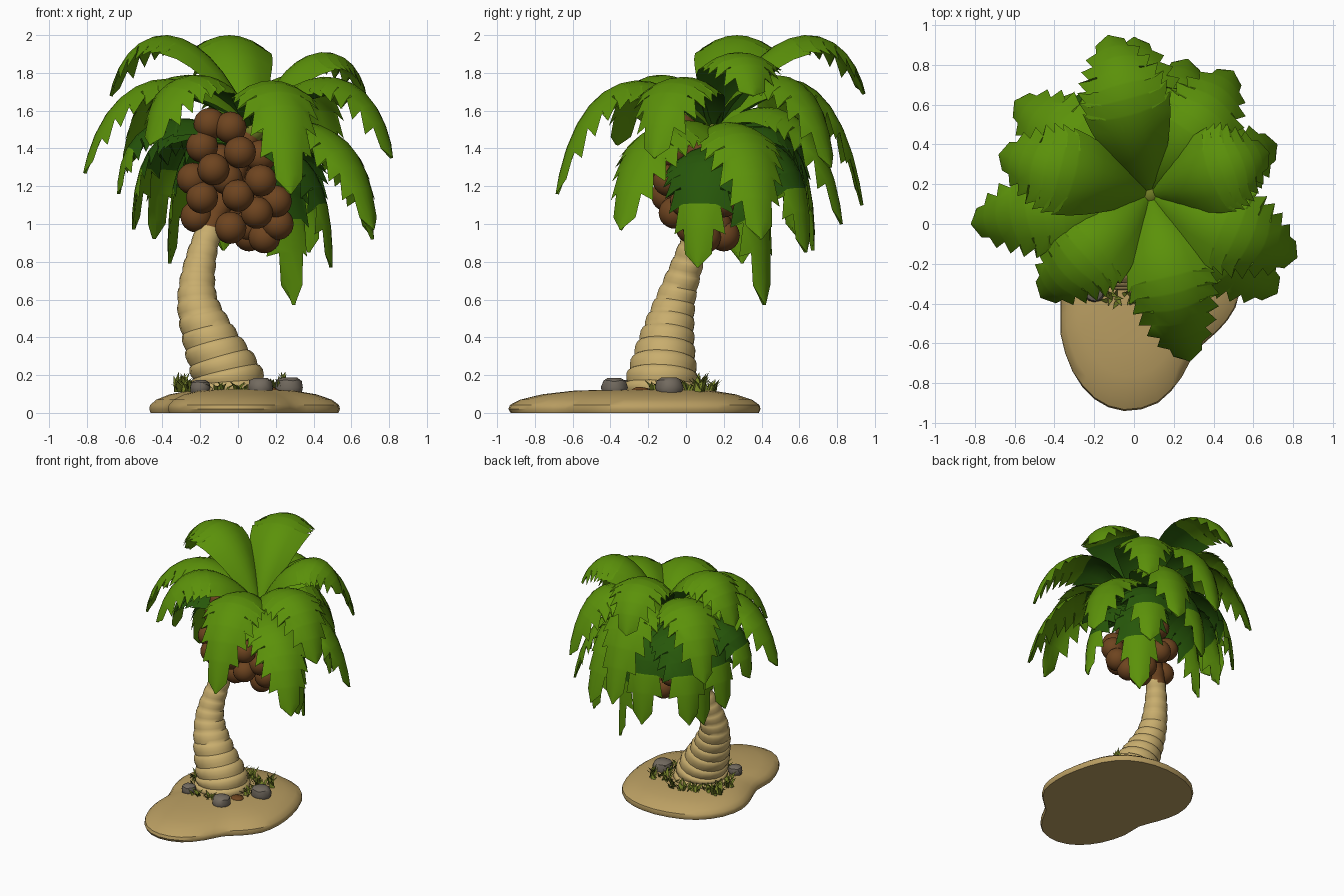
import bpy, bmesh, math, random
from mathutils import Vector

if "Cube" in bpy.data.objects:
    bpy.data.objects.remove(bpy.data.objects["Cube"])
random.seed(4)

def material(name, rgb):
    m = bpy.data.materials.new(name)
    m.diffuse_color = (*rgb, 1)
    m.use_nodes = True
    m.node_tree.nodes["Principled BSDF"].inputs["Base Color"].default_value = m.diffuse_color
    return m

LEAF = material("leaf_green", (0.105, 0.285, 0.003))
DARK = material("deep_leaf_green", (0.02, 0.095, 0.003))
SAND = material("sand", (0.50, 0.35, 0.125))
BARK = material("pale_bark", (0.58, 0.42, 0.155))
NUT = material("coconut_brown", (0.155, 0.058, 0.014))
ROCK = material("stone_grey", (0.17, 0.145, 0.115))
GRASS = material("grass_olive", (0.17, 0.21, 0.02))

def finish(name, bm, mats, angle=40):
    bmesh.ops.recalc_face_normals(bm, faces=bm.faces)
    me = bpy.data.meshes.new(name)
    bm.to_mesh(me)
    bm.free()
    for m in mats:
        me.materials.append(m)
    ob = bpy.data.objects.new(name, me)
    bpy.context.collection.objects.link(ob)
    if angle:
        bpy.ops.object.select_all(action='DESELECT')
        ob.select_set(True)
        bpy.context.view_layer.objects.active = ob
        bpy.ops.object.shade_smooth_by_angle(angle=math.radians(angle))
    return ob

def loft(name, rings, mats, rule=None, angle=40):
    """Skin closed rings; rule(ring, side, centre) picks the material."""
    bm = bmesh.new()
    rows = [[bm.verts.new(p) for p in r] for r in rings]
    n = len(rows[0])
    for i in range(len(rows) - 1):
        for j in range(n):
            k = (j + 1) % n
            f = bm.faces.new((rows[i][j], rows[i][k], rows[i + 1][k], rows[i + 1][j]))
            if rule:
                f.material_index = rule(i, j, f.calc_center_median())
    bm.faces.new(rows[0][::-1])
    bm.faces.new(rows[-1])
    return finish(name, bm, mats, angle)

def catmull(a, b, c, d, f):
    return .5 * (2 * b + (c - a) * f + (2 * a - 5 * b + 4 * c - d) * f * f + (3 * b - a - 3 * c + d) * f ** 3)

# Sand island: lobed outline stacked into a low mound
lobes = [(-.05, -.94), (.12, -.9), (.24, -.77), (.31, -.64), (.42, -.54), (.51, -.42), (.54, -.25),
         (.52, -.05), (.45, .17), (.32, .32), (.12, .39), (-.1, .38), (-.3, .3), (-.43, .14),
         (-.47, -.05), (-.43, -.22), (-.37, -.38), (-.37, -.55), (-.31, -.74), (-.2, -.88)]
lobes = [Vector(p) for p in lobes]
outline = [catmull(lobes[i - 1], lobes[i], lobes[(i + 1) % 20], lobes[(i + 2) % 20], f)
           for i in range(20) for f in (0, .5)]
levels = [(0, .985), (.02, 1), (.042, .99), (.07, .92), (.098, .77), (.117, .56), (.125, .25)]
loft("sand_island", [[(x * s, -.17 + (y + .17) * s, z) for x, y in outline] for z, s in levels], [SAND])

# Trunk: curved and tapering, bulging at each growth ring
path = [(-.05, -.13, .08, .215), (-.06, -.125, .2, .185), (-.15, -.1, .4, .143), (-.215, -.055, .6, .105),
        (-.2, .01, .8, .082), (-.14, .07, 1.0, .066), (-.04, .12, 1.22, .06), (.08, .15, 1.5, .05)]
path = [Vector(p) for p in path]

def on_path(t):
    t *= len(path) - 1
    i = min(int(t), len(path) - 2)
    return catmull(*[path[max(0, min(len(path) - 1, i + k))] for k in (-1, 0, 1, 2)], t - i)

trunk_rings, SEG = [], 19
for s in range(SEG):
    for f, bulge in ((0, .96), (.3, 1.01), (.65, 1.04), (.92, 1.01)):
        t = (s + f) / SEG
        p = on_path(t)
        tan = (on_path(min(1, t + .02)) - on_path(max(0, t - .02))).to_3d().normalized()
        tan = (tan + Vector((0, 0, .6))).normalized()
        u = tan.cross(Vector((0, 1, 0))).normalized()
        v = tan.cross(u)
        trunk_rings.append([p.to_3d() + (u * math.cos(a) + v * math.sin(a)) * p.w * bulge
                            for a in (math.tau * k / 18 for k in range(18))])
loft("trunk", trunk_rings, [BARK, NUT], lambda i, j, c: int(c.z + .6 * (c.y - .07) > .95), 50)

# Fronds: domed leaves with barbed edges along a drooping midrib
def frond(name, tip, peak, low=False, width=.22):
    base = Vector((.08, .15, 1.42 if low else 1.5))
    tip = Vector(tip)
    flat = Vector((tip.x - base.x, tip.y - base.y, 0))
    side = Vector((-flat.y, flat.x, 0)).normalized()

    def height(t, zc):
        return base.z * (1 - t) ** 3 + 3 * zc * t * (1 - t) + tip.z * t ** 3
    lo, hi = .8, 3
    for _ in range(25):                      # control height that gives the wanted peak
        mid = (lo + hi) / 2
        if max(height(k / 30, mid) for k in range(31)) > peak:
            hi = mid
        else:
            lo = mid

    def spine(t):
        h = 3 * (.4 if low else .33) * t * (1 - t) ** 2 + 3 * (1 if low else .85) * t * t * (1 - t) + t ** 3
        p = base + flat * h
        p.z = height(t, lo)
        return p
    stations = [(t, 1, 0) for t in (0, .06, .13, .2, .28, .36)]
    for k in range(6):
        t = .43 + k * .088
        stations += [(t, 1.03, .04), (t + .012, .89 - .05 * k, 0)]
    stations += [(.95, .8, .02), (1, 0, 0)]
    rings = []
    for t, w, push in stations:
        p = spine(t)
        tan = (spine(min(1, t + .02)) - spine(max(0, t - .02))).normalized()
        nor = tan.cross(side).normalized()
        half = width * max(.04, math.sin(math.pi * min(1, t * .93 + .02))) ** .75 + .004
        if t == 1:
            half = .01

        def at(u, drop=0):
            x = u * (w if abs(u) == 1 else 1)    # only the rim is notched
            return p + side * half * x - nor * (.42 * half * x * x + drop) + tan * (push if abs(u) == 1 else 0)
        rings.append([at(u) for u in (-1, -.55, -.25, 0, .25, .55, 1)] +
                     [at(u, .018 * (1 - u * u)) for u in (.55, 0, -.55)])

    def rule(i, j, c):
        t = stations[i][0]
        return int((j >= 6 and t < (.75 if low else .42)) or (low and t < .72))
    loft(name, rings, [LEAF, DARK], rule, 60)

upper = [((-.68, .35, 1.68), 2.0), ((-.13, .95, 1.69), 2.0), ((.68, .36, 1.68), 1.91),
         ((.5, .77, 1.3), 1.79), ((.82, -.17, 1.35), 1.78), ((.28, -.69, 1.16), 1.76),
         ((-.47, -.37, 1.42), 1.79), ((-.82, .0, 1.27), 1.77), ((-.6, .62, 1.3), 1.79),
         ((.27, .83, 1.0), 1.62), ((.0, .94, 1.1), 1.77), ((.72, -.35, .97), 1.55), ((.72, .4, .92), 1.54)]
lower = [((.5, .06, .77), 1.42), ((.3, .42, .57), 1.43), ((-.64, .1, 1.16), 1.56), ((-.56, .3, .97), 1.53),
         ((-.37, .3, .79), 1.5), ((-.08, .68, .86), 1.52), ((-.45, .6, .92), 1.55), ((.38, .64, .85), 1.46)]
for i, (tip, peak) in enumerate(upper):
    frond(f"upper_frond_{i + 1}", tip, peak)
for i, (tip, peak) in enumerate(lower):
    frond(f"lower_frond_{i + 1}", tip, peak, True, .215)

def ball(name, loc, r, mat, squash=1.0, sub=3, jitter=0.0, angle=50):
    bm = bmesh.new()
    bmesh.ops.create_icosphere(bm, subdivisions=sub, radius=r)
    for v in bm.verts:
        v.co *= 1 + random.uniform(-jitter, jitter)
        v.co.z = min(v.co.z * squash, r * .7) if jitter else v.co.z    # stones get flat tops
        v.co += Vector(loc)
    return finish(name, bm, [mat], angle)

# Leaf bud and coconut bunch
ball("crown_bud", (.08, .15, 1.49), .06, GRASS)
nuts = [(-.15, .0, 1.53), (-.04, -.03, 1.51), (-.19, -.01, 1.41), (-.13, -.1, 1.29), (.01, -.07, 1.38),
        (-.24, -.02, 1.24), (-.19, -.06, 1.14), (.0, -.1, 1.15), (.12, -.09, 1.23), (.1, -.06, 1.06),
        (-.22, .06, 1.04), (.2, .0, 1.12), (-.04, .03, .98), (.14, .1, .93), (.21, .06, 1.0),
        (.06, .16, .99), (.16, .2, 1.12), (.1, .24, 1.22), (-.04, .24, 1.08), (-.15, .19, 1.16),
        (-.1, .15, 1.34), (.12, .08, 1.36), (.02, .21, 1.36), (-.06, -.02, 1.24), (.06, .2, .94)]
for i, p in enumerate(nuts):
    ball(f"coconut_{i + 1}", p, .085, NUT)

# Stones and a fallen husk
for i, (x, y, r) in enumerate([(.27, -.09, .076), (.12, -.38, .07), (-.2, -.34, .055)]):
    ball(f"stone_{i + 1}", (x, y, .135), r, ROCK, 1, 2, .04, 30)
ball("fallen_husk", (.16, -.24, .12), .05, NUT, .35, 2, .08)

# Grass: bent pointed blades in tufts behind and beside the trunk base
def grass(name, cx, cy, count, spread, tall):
    bm = bmesh.new()
    for _ in range(count):
        a, b = random.uniform(0, math.tau), random.uniform(0, math.tau)
        r = spread * random.random()
        foot = Vector((cx + r * math.cos(a), cy + r * math.sin(a), .11))
        out = Vector((math.cos(b), math.sin(b), 0))
        wide = Vector((-out.y, out.x, 0)) * .011
        h = tall * random.uniform(.6, 1)
        mid = foot + out * .015 + Vector((0, 0, h * .6))
        end = foot + out * .05 + Vector((0, 0, h))
        bm.faces.new([bm.verts.new(q) for q in (foot - wide, foot + wide, mid + wide, end, mid - wide)])
    finish(name, bm, [GRASS], 0)

for i, ang in enumerate(range(-20, 211, 23)):
    a = math.radians(ang)
    grass(f"grass_tuft_{i + 1}", -.04 + .25 * math.cos(a), -.08 + .2 * math.sin(a), 10, .05, .075)
for i, (x, y) in enumerate([(-.1, -.37), (0, -.36), (-.29, .04), (.24, .08)]):
    grass(f"edge_grass_{i + 1}", x, y, 11, .04, .06 if i < 2 else .115)
